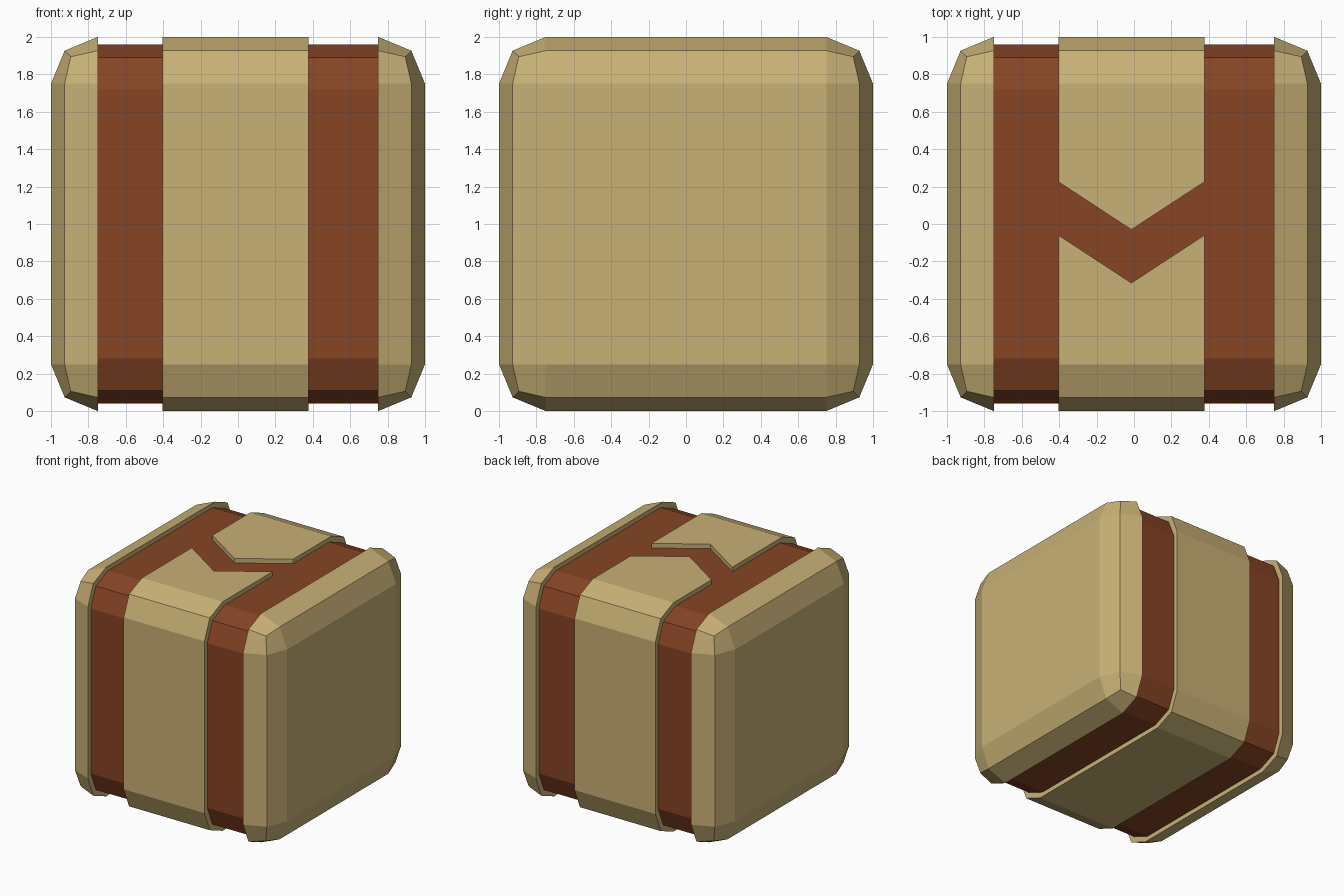
import bpy, bmesh
from mathutils import Vector

if "Cube" in bpy.data.objects:
    bpy.data.objects.remove(bpy.data.objects["Cube"])


def material(name, colour):
    m = bpy.data.materials.new(name)
    m.diffuse_color = (*colour, 1)
    m.use_nodes = True
    m.node_tree.nodes["Principled BSDF"].inputs["Base Color"].default_value = m.diffuse_color
    return m


TAN = material("tan card", (0.58, 0.44, 0.18))
BROWN = material("brown strap", (0.24, 0.058, 0.018))


def finish(name, bm, mat):
    bmesh.ops.recalc_face_normals(bm, faces=bm.faces)
    me = bpy.data.meshes.new(name)
    bm.to_mesh(me)
    bm.free()
    ob = bpy.data.objects.new(name, me)
    bpy.context.collection.objects.link(ob)
    if mat:
        me.materials.append(mat)
    return ob


def block_slice(name, x0, x1, mat, scale=1.0):
    """Slice of a two-step bevelled block between x0 and x1, ends closed."""
    bm = bmesh.new()
    bmesh.ops.create_cube(bm, size=2)
    bmesh.ops.bevel(bm, geom=bm.edges[:], offset=0.25, segments=2,
                    profile=0.5, affect='EDGES')
    for x, side in ((x0, -1), (x1, 1)):
        if abs(x) >= 1:
            continue
        cut = bmesh.ops.bisect_plane(
            bm, geom=bm.verts[:] + bm.edges[:] + bm.faces[:], dist=1e-5,
            plane_co=(x, 0, 0), plane_no=(side, 0, 0), clear_outer=True)
        rim = [e for e in bm.edges if e.is_boundary]
        if rim:
            bmesh.ops.contextual_create(bm, geom=rim)
    for v in bm.verts:
        v.co = Vector((v.co.x, v.co.y * scale, v.co.z * scale + 1))
    return finish(name, bm, mat)


# Recessed brown core that shows as straps and chevron
block_slice("strap_core", -0.7499, 0.7499, BROWN, 0.96)

# Rounded end caps
block_slice("left_cap", -1, -0.7495, TAN)
block_slice("right_cap", 0.7495, 1, TAN)

# Raised centre band
L, R = -0.404, 0.376
band = block_slice("centre_band", L, R, TAN)

# Chevron groove across the top of the band, walls continued past its edges
mid, e = (L + R) / 2, 0.1
slope = 0.255 / (R - mid)
outline = [(L - e, 0.225 + slope * e), (mid, -0.03), (R + e, 0.225 + slope * e),
           (R + e, -0.06 + slope * e), (mid, -0.315), (L - e, -0.06 + slope * e)]
bm = bmesh.new()
face = bm.faces.new([bm.verts.new((x, y, 1.95)) for x, y in outline])
top = bmesh.ops.extrude_face_region(bm, geom=[face])["geom"]
bmesh.ops.translate(bm, vec=(0, 0, 0.2),
                    verts=[g for g in top if isinstance(g, bmesh.types.BMVert)])
cutter = finish("chevron_cutter", bm, TAN)
cutter.hide_render = True
cutter.hide_viewport = False
mod = band.modifiers.new("chevron", 'BOOLEAN')
mod.operation = 'DIFFERENCE'
mod.solver = 'EXACT'
mod.object = cutter
bpy.context.view_layer.objects.active = band
bpy.ops.object.modifier_apply(modifier=mod.name)
bpy.data.objects.remove(cutter)
